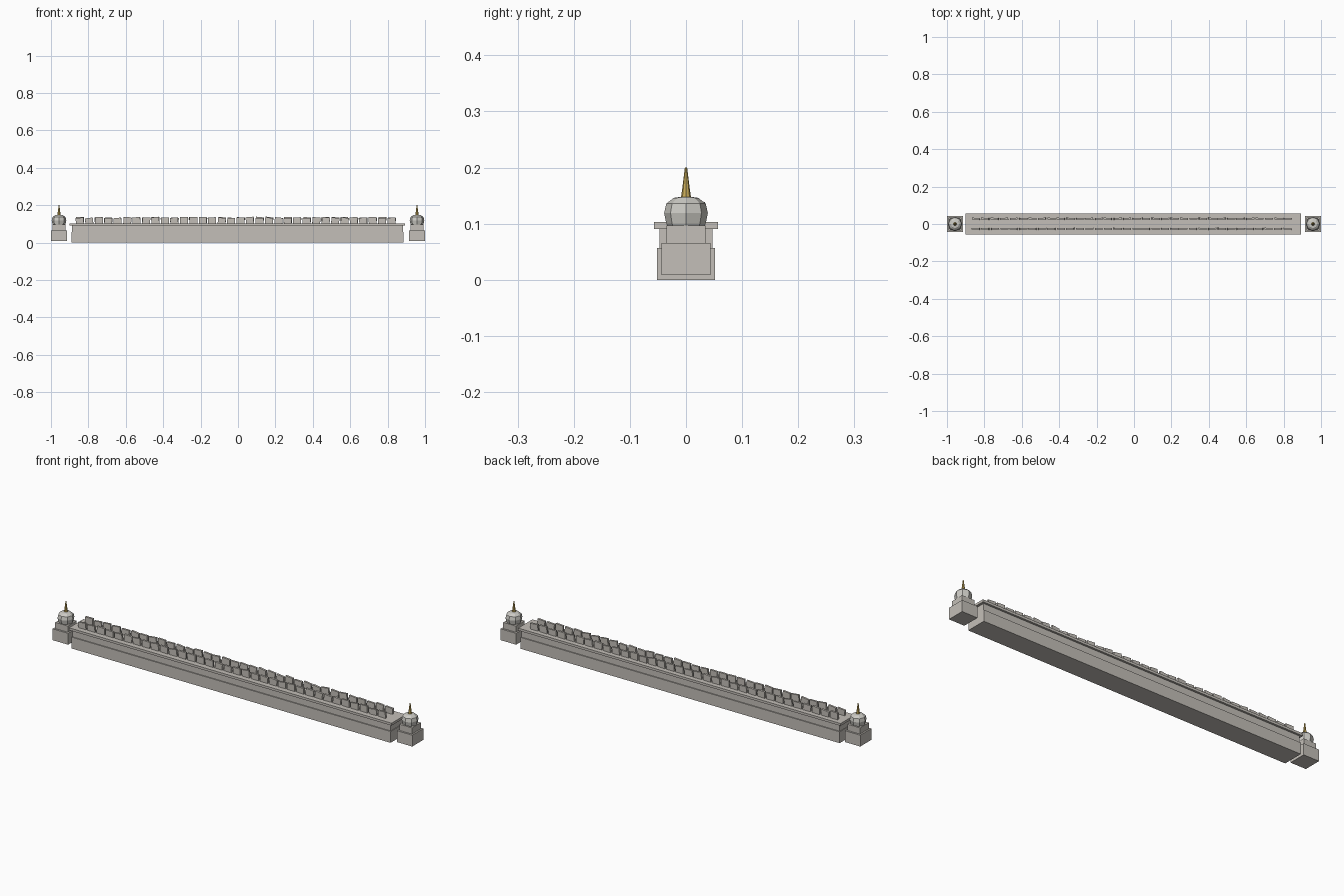
import bpy
import bmesh
import random
from math import cos, sin, pi
from mathutils import Matrix

random.seed(4)
cube = bpy.data.objects.get("Cube")
if cube:
    bpy.data.objects.remove(cube, do_unlink=True)


def material(name, colour):
    m = bpy.data.materials.new(name)
    m.use_nodes = True
    m.diffuse_color = (*colour, 1)
    m.node_tree.nodes["Principled BSDF"].inputs["Base Color"].default_value = (*colour, 1)
    return m


stone = material("warm stone", (0.55, 0.52, 0.48))
plaster = material("pale plaster", (0.60, 0.59, 0.55))
gold = material("gold", (0.60, 0.42, 0.10))


def finish(name, bm, mat):
    bmesh.ops.recalc_face_normals(bm, faces=bm.faces)
    mesh = bpy.data.meshes.new(name)
    bm.to_mesh(mesh)
    bm.free()
    mesh.materials.append(mat)
    obj = bpy.data.objects.new(name, mesh)
    bpy.context.collection.objects.link(obj)
    return obj


def add_box(bm, x, y, z0, z1, half_x, half_y):
    """Box centred on x, y and spanning z0 to z1; returns its vertices."""
    place = Matrix.Translation((x, y, (z0 + z1) / 2))
    scale = Matrix.Diagonal((2 * half_x, 2 * half_y, z1 - z0, 1))
    return bmesh.ops.create_cube(bm, size=1, matrix=place @ scale)["verts"]


def box(name, mat, *dims):
    bm = bmesh.new()
    add_box(bm, *dims)
    return finish(name, bm, mat)


def lathe(name, mat, x, profile, sides=8):
    """Faceted turned shape from (radius, height) pairs, capped at both ends."""
    bm = bmesh.new()
    rings = []
    for r, z in profile:
        angles = [2 * pi * i / sides for i in range(sides)]
        rings.append([bm.verts.new((x + r * cos(a), r * sin(a), z)) for a in angles])
    for low, high in zip(rings, rings[1:]):
        for i in range(sides):
            j = (i + 1) % sides
            bm.faces.new((low[i], low[j], high[j], high[i]))
    bm.faces.new(rings[0])
    bm.faces.new(rings[-1])
    return finish(name, bm, mat)


# Long wall: plinth, slightly narrower upper course, overhanging cap
wall_x = -0.003
box("wall_plinth", stone, wall_x, 0, 0, 0.057, 0.888, 0.052)
box("wall_upper", stone, wall_x, 0, 0.057, 0.091, 0.885, 0.047)
box("wall_cap", stone, wall_x, 0, 0.091, 0.103, 0.897, 0.057)

# Two rows of thin, slightly uneven upright stones
count, start, pitch = 34, -0.845, 0.0505
for name, y in (("front_stones", -0.026), ("back_stones", 0.028)):
    bm = bmesh.new()
    for i in range(count):
        x = start + i * pitch
        verts = add_box(bm, x, y, 0.100, random.uniform(0.131, 0.137), 0.021, 0.005)
        tilt = Matrix.Rotation(random.uniform(-0.13, 0.13), 3, "Y")
        turn = Matrix.Rotation(random.uniform(-0.06, 0.06), 3, "Z")
        pivot = Matrix.Translation((-x, -y, -0.103))
        bmesh.ops.rotate(bm, verts=verts, cent=(0, 0, 0), matrix=turn @ tilt, space=pivot)
    finish(name, bm, stone)

# Matching end pillars with a faceted dome and gilded spire
dome = [(0.032, 0.094), (0.035, 0.100), (0.039, 0.119), (0.035, 0.136), (0.022, 0.146), (0.009, 0.148)]
spire = [(0.009, 0.146), (0.006, 0.168), (0.002, 0.200)]
for side, x in (("left", 0.957), ("right", -0.957)):
    box(side + "_pillar_base", stone, x, 0, 0.009, 0.066, 0.043, 0.044)
    box(side + "_pillar_block", stone, x, 0, 0.066, 0.097, 0.035, 0.035)
    lathe(side + "_dome", plaster, x, dome)
    lathe(side + "_spire", gold, x, spire)
